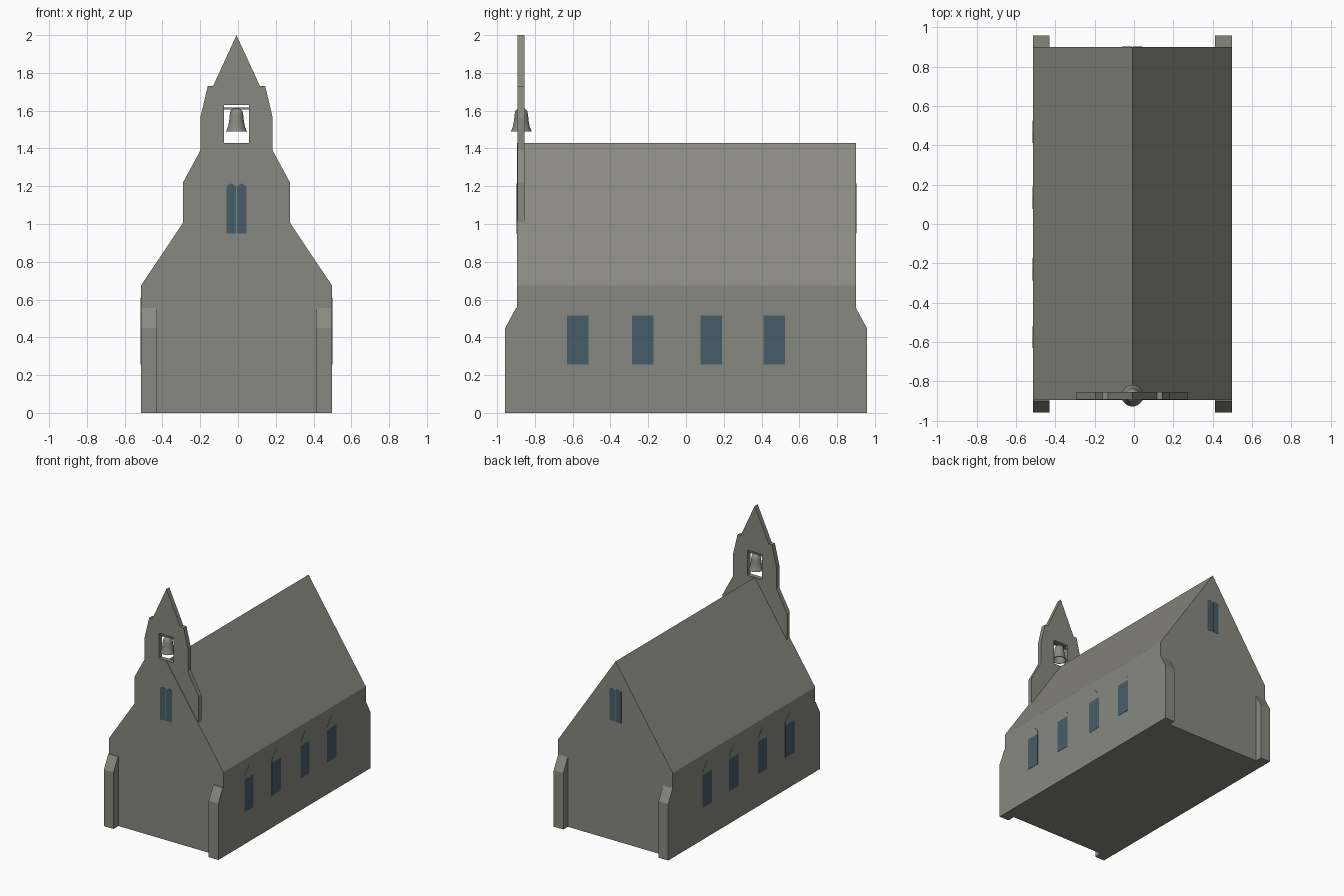
import bpy, bmesh, math
from mathutils import Vector

if "Cube" in bpy.data.objects:
    bpy.data.objects.remove(bpy.data.objects["Cube"])

CX = -0.008  # plan centre line


def material(name, rgb):
    m = bpy.data.materials.new(name)
    m.diffuse_color = (*rgb, 1)
    m.use_nodes = True
    m.node_tree.nodes["Principled BSDF"].inputs["Base Color"].default_value = m.diffuse_color
    return m


stone = material("grey stone", (0.25, 0.25, 0.218))
glass = material("blue grey glass", (0.062, 0.11, 0.14))


def finish(name, bm, mat):
    bmesh.ops.recalc_face_normals(bm, faces=bm.faces)
    me = bpy.data.meshes.new(name)
    bm.to_mesh(me)
    bm.free()
    me.materials.append(mat)
    ob = bpy.data.objects.new(name, me)
    ob.location.x = CX
    bpy.context.collection.objects.link(ob)
    return ob


def prism(name, pts, axis, a, b, mat, open_seam=False):
    """Extrude a 2D outline along x (points are y,z) or y (points are x,z)."""
    bm = bmesh.new()
    put = (lambda p, d: (d, p[0], p[1])) if axis == "x" else (lambda p, d: (p[0], d, p[1]))
    f = bm.faces.new([bm.verts.new(put(p, a)) for p in pts])
    ext = bmesh.ops.extrude_face_region(bm, geom=[f])["geom"]
    shift = Vector((b - a, 0, 0) if axis == "x" else (0, b - a, 0))
    bmesh.ops.translate(bm, verts=[g for g in ext if isinstance(g, bmesh.types.BMVert)], vec=shift)
    bmesh.ops.recalc_face_normals(bm, faces=bm.faces)
    if open_seam:
        seam = [f for f in bm.faces if all(abs(v.co.x) < 1e-5 for v in f.verts)]
        bmesh.ops.delete(bm, geom=seam, context="FACES")
    return finish(name, bm, mat)


def mirror(ob, x=True, y=False):
    m = ob.modifiers.new("mirror", "MIRROR")
    m.use_axis = (x, y, False)
    return ob


# nave with its steep gabled roof
prism("nave", [(-0.505, 0), (0.505, 0), (0.505, 0.675), (0, 1.43), (-0.505, 0.675)],
      "y", -0.895, 0.9, stone)

# four corner buttresses with sloping tops
mirror(prism("buttress", [(0.89, 0), (0.957, 0), (0.957, 0.45), (0.9, 0.555), (0.89, 0.555)],
             "x", 0.42, 0.505, stone), True, True)

# bell gable: half outline around the opening, mirrored
half = [(0, 1.0), (0.283, 1.0), (0.283, 1.22), (0.191, 1.39), (0.191, 1.565), (0.152, 1.73),
        (0.124, 1.73), (0, 2.0), (0, 1.63), (0.065, 1.63), (0.065, 1.43), (0, 1.43)]
mirror(prism("bell_gable", half, "y", -0.891, -0.854, stone, open_seam=True))

# bar that carries the bell
prism("bell_bar", [(-0.07, 1.606), (0.07, 1.606), (0.07, 1.616), (-0.07, 1.616)],
      "y", -0.879, -0.867, stone)

# bell turned from a profile, with hollow inside
profile = [(0, 1.612), (0.02, 1.61), (0.032, 1.598), (0.036, 1.575), (0.039, 1.545),
           (0.045, 1.515), (0.055, 1.49), (0.049, 1.49), (0.034, 1.54), (0.028, 1.585), (0, 1.595)]
bm = bmesh.new()
vs = [bm.verts.new((r, 0, z)) for r, z in profile]
edges = [bm.edges.new(p) for p in zip(vs, vs[1:])]
bmesh.ops.spin(bm, geom=vs + edges, cent=(0, 0, 0), axis=(0, 0, 1),
               angle=math.tau, steps=24, use_duplicate=False)
bmesh.ops.remove_doubles(bm, verts=bm.verts, dist=1e-4)
bell = finish("bell", bm, stone)
bell.location.y = -0.872
bpy.context.view_layer.objects.active = bell
bell.select_set(True)
bpy.ops.object.shade_smooth_by_angle(angle=math.radians(40))

# side windows: glass panel with a pointed stone head, on both walls
for i, y in enumerate((-0.574, -0.23, 0.134, 0.468)):
    w = 0.057
    mirror(prism(f"side_window_glass_{i}",
                 [(y - w, 0.257), (y + w, 0.257), (y + w, 0.515), (y - w, 0.515)],
                 "x", 0.504, 0.507, glass))
    mirror(prism(f"side_window_head_{i}",
                 [(y - w, 0.515), (y + w, 0.515), (y + w, 0.54), (y, 0.61), (y - w, 0.54)],
                 "x", 0.504, 0.507, stone))

# gable windows: paired lights at each end
for side, a, b in (("front", -0.897, -0.894), ("back", 0.899, 0.902)):
    mirror(prism(f"{side}_gable_window",
                 [(0.003, 0.95), (0.052, 0.95), (0.052, 1.2), (0.028, 1.215), (0.003, 1.2)],
                 "y", a, b, glass))
